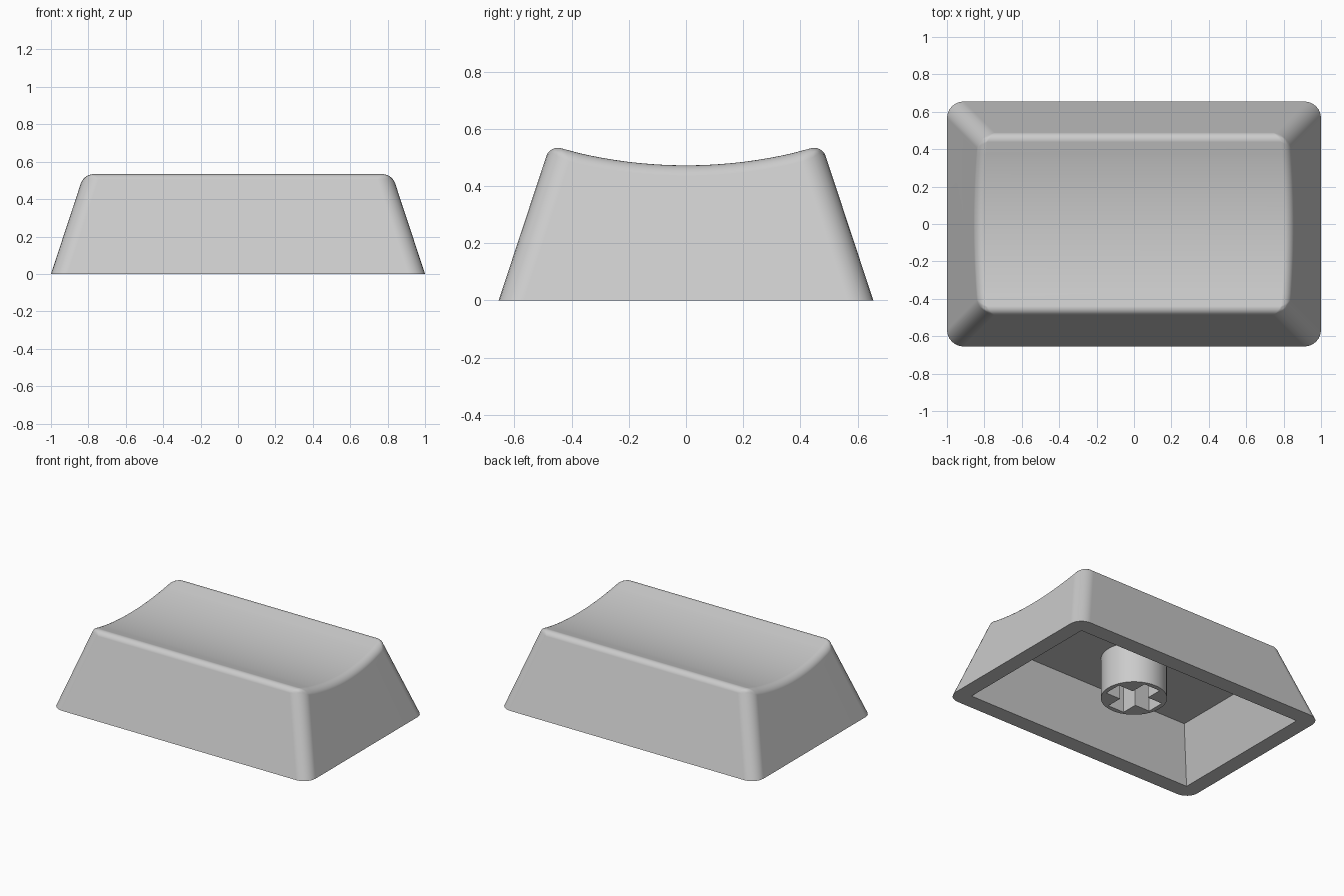
import bpy, bmesh, math

if "Cube" in bpy.data.objects:
    bpy.data.objects.remove(bpy.data.objects["Cube"])

SLOPE = 0.33          # inward lean of the walls per unit of height
HALF_X, HALF_Y = 1.0, 0.655
DISH_Z, DISH_R = 0.472, 1.65
CEILING = 0.361

grey = bpy.data.materials.new("light grey plastic")
grey.diffuse_color = (0.6, 0.6, 0.6, 1)
grey.use_nodes = True
grey.node_tree.nodes["Principled BSDF"].inputs["Base Color"].default_value = grey.diffuse_color


def prism(name, outline, z0, z1, lean=0.0):
    """Extruded outline, optionally leaning inwards towards the top."""
    bm = bmesh.new()
    low = [bm.verts.new((x, y, z0)) for x, y in outline]
    d = lean * (z1 - z0)
    top = [bm.verts.new((x - math.copysign(d, x), y - math.copysign(d, y), z1))
           for x, y in outline]
    n = len(outline)
    bm.faces.new(low[::-1])
    bm.faces.new(top)
    for i in range(n):
        j = (i + 1) % n
        bm.faces.new((low[i], low[j], top[j], top[i]))
    return finish(name, bm)


def finish(name, bm):
    bmesh.ops.recalc_face_normals(bm, faces=bm.faces)
    mesh = bpy.data.meshes.new(name)
    bm.to_mesh(mesh)
    bm.free()
    mesh.materials.append(grey)
    obj = bpy.data.objects.new(name, mesh)
    bpy.context.collection.objects.link(obj)
    return obj


def activate(obj):
    bpy.ops.object.select_all(action='DESELECT')
    obj.select_set(True)
    bpy.context.view_layer.objects.active = obj


def carve(obj, cutter):
    """Subtract a cutter from an object and discard the cutter."""
    mod = obj.modifiers.new("carve", 'BOOLEAN')
    mod.operation = 'DIFFERENCE'
    mod.solver = 'EXACT'
    mod.object = cutter
    activate(obj)
    bpy.ops.object.modifier_apply(modifier=mod.name)
    bpy.data.objects.remove(cutter)


def rectangle(hx, hy):
    return [(-hx, -hy), (hx, -hy), (hx, hy), (-hx, hy)]


# Cap body: leaning walls with a top scooped along the long direction
bm = bmesh.new()
TOP_Y, INNER_Y, STEPS = 0.476, 0.37, 18
base = [bm.verts.new((x, y, 0)) for x, y in rectangle(HALF_X, HALF_Y)]
# the outermost strips are wider, leaving room for the rounded edges
stations = [INNER_Y * (2 * i / STEPS - 1) for i in range(STEPS + 1)]
rows = []
for y in [-TOP_Y] + stations + [TOP_Y]:
    z = DISH_Z + DISH_R - math.sqrt(DISH_R ** 2 - y * y)
    x = HALF_X - SLOPE * z
    rows.append((bm.verts.new((-x, y, z)), bm.verts.new((x, y, z))))
for a, b in zip(rows, rows[1:]):
    bm.faces.new((a[0], a[1], b[1], b[0]))
left, right = zip(*rows)
bm.faces.new(base[::-1])
bm.faces.new((base[0], base[1], right[0], left[0]))
bm.faces.new((base[2], base[3], left[-1], right[-1]))
bm.faces.new((base[1], base[2]) + right[::-1])
bm.faces.new((base[3], base[0]) + left)
bmesh.ops.recalc_face_normals(bm, faces=bm.faces)
bm.normal_update()

# Rounded edges: wide on the corners, narrower around the top
weight = bm.edges.layers.float.new("bevel_weight_edge")
for e in bm.edges:
    ends = sum(v.co.z < 0.01 for v in e.verts)
    if ends == 1:
        e[weight] = 1.0
    elif ends == 0 and e.calc_face_angle() > 0.5:
        e[weight] = 0.46
cap = finish("cap_body", bm)
bevel = cap.modifiers.new("round", 'BEVEL')
bevel.limit_method = 'WEIGHT'
bevel.width = 0.085
bevel.segments = 6
bevel.use_clamp_overlap = False
activate(cap)
bpy.ops.object.modifier_apply(modifier=bevel.name)

# Hollow underside
LOW = 0.05
carve(cap, prism("cavity", rectangle(0.89 + LOW * SLOPE, 0.542 + LOW * SLOPE),
                 -LOW, CEILING, SLOPE))

# Round mounting stem with a cross-shaped socket
circle = [(0.21 * math.cos(t * math.tau / 48), 0.21 * math.sin(t * math.tau / 48))
          for t in range(48)]
stem = prism("stem", circle, 0.075, CEILING + 0.01)
L, W = 0.178, 0.063
cross = [(L, -W), (L, W), (W, W), (W, L), (-W, L), (-W, W),
         (-L, W), (-L, -W), (-W, -W), (-W, -L), (W, -L), (W, -W)]
carve(stem, prism("socket", cross, 0.0, CEILING))

# Smooth roundings that leave the large walls flat
for obj in (cap, stem):
    activate(obj)
    bpy.ops.object.shade_smooth_by_angle(angle=math.radians(30))
    flat = obj.modifiers.new("flat walls", 'WEIGHTED_NORMAL')
    flat.keep_sharp = True
